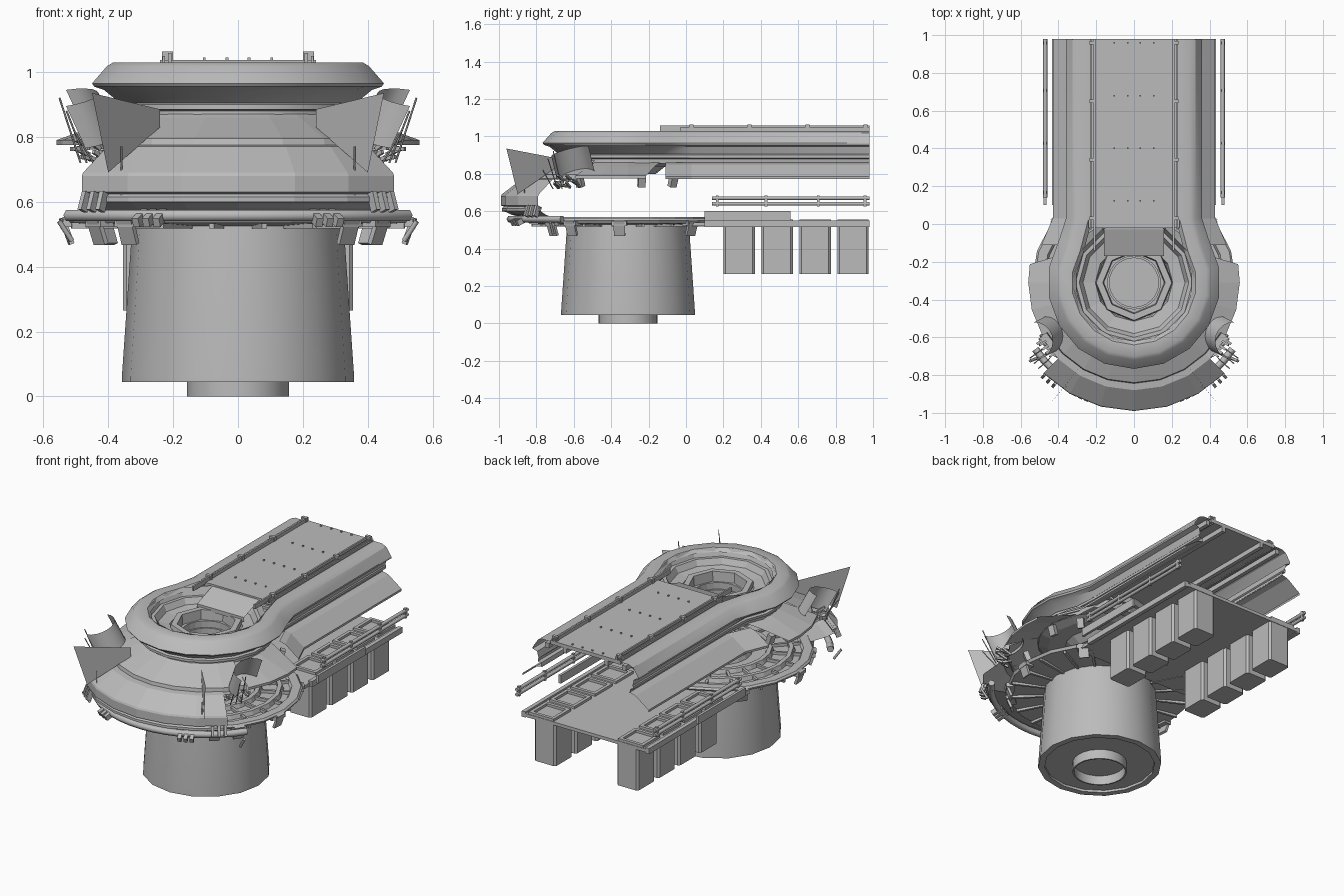
import bpy, bmesh, math, random
from mathutils import Matrix

if "Cube" in bpy.data.objects:
    bpy.data.objects.remove(bpy.data.objects["Cube"])

grey = bpy.data.materials.new("hull grey")
grey.use_nodes = True
COL = (0.5, 0.5, 0.5, 1)
grey.diffuse_color = COL
grey.node_tree.nodes["Principled BSDF"].inputs["Base Color"].default_value = COL
CY = -0.31  # centre of the round section
random.seed(4)


def finish(name, bm, smooth=False):
    bmesh.ops.recalc_face_normals(bm, faces=bm.faces)
    me = bpy.data.meshes.new(name)
    bm.to_mesh(me)
    bm.free()
    ob = bpy.data.objects.new(name, me)
    bpy.context.collection.objects.link(ob)
    me.materials.append(grey)
    if smooth:
        bpy.ops.object.select_all(action="DESELECT")
        bpy.context.view_layer.objects.active = ob
        ob.select_set(True)
        bpy.ops.object.shade_smooth_by_angle(angle=math.radians(32))
    return ob


def grid(name, rows, closed=False, smooth=False):
    """Skin a list of equally long point rows."""
    bm = bmesh.new()
    vs = [[bm.verts.new(p) for p in row] for row in rows]
    n = len(vs[0])
    for a, b in zip(vs, vs[1:]):
        for i in range(n if closed else n - 1):
            j = (i + 1) % n
            bm.faces.new((a[i], a[j], b[j], b[i]))
    return finish(name, bm, smooth)


def polar(r, deg, z):
    """Point around the round section, 0 degrees facing the front."""
    a = math.radians(deg)
    return (r * math.sin(a), CY - r * math.cos(a), z)


def lathe(name, profile, angles, closed=False, smooth=False):
    return grid(name, [[polar(r, a, z) for a in angles] for r, z in profile], closed, smooth)


def ring(n):
    return [360 * i / n for i in range(n)]


def box(name, lo, hi, mirror=False, chamfer=0):
    """Box between two corners; chamfer cuts its upright edges."""
    bm = bmesh.new()
    for s in ((1, -1) if mirror else (1,)):
        c = [(l + h) / 2 for l, h in zip(lo, hi)]
        size = [h - l for l, h in zip(lo, hi)]
        m = Matrix.Translation((c[0] * s, c[1], c[2])) @ Matrix.Diagonal((*size, 1))
        bmesh.ops.create_cube(bm, size=1, matrix=m)
    if chamfer:
        upright = [e for e in bm.edges if abs(e.verts[0].co.z - e.verts[1].co.z) > 0.01]
        bmesh.ops.bevel(bm, geom=upright, offset=chamfer, segments=1, affect="EDGES")
    return finish(name, bm)


def rim_box(name, r, deg, z, size, tilt=0):
    """Mirrored block sitting on the rim, turned to face outwards."""
    bm = bmesh.new()
    for s in (1, -1):
        m = (Matrix.Translation(polar(r, deg * s, z)) @ Matrix.Rotation(math.radians(deg * s), 4, "Z")
             @ Matrix.Rotation(math.radians(tilt), 4, "X") @ Matrix.Diagonal((*size, 1)))
        bmesh.ops.create_cube(bm, size=1, matrix=m)
    return finish(name, bm)


def tube(name, pts, radius):
    cu = bpy.data.curves.new(name, "CURVE")
    cu.dimensions = "3D"
    cu.bevel_depth = radius
    cu.bevel_resolution = 1
    cu.use_fill_caps = True
    sp = cu.splines.new("POLY")
    sp.points.add(len(pts) - 1)
    for p, q in zip(sp.points, pts):
        p.co = (*q, 1)
    ob = bpy.data.objects.new(name, cu)
    bpy.context.collection.objects.link(ob)
    cu.materials.append(grey)
    return ob


def keyhole(name, profile):
    """Sweep (ring radius, corridor half width, height) along both sides of the deck."""
    rows = []
    for r, w, z in profile:
        half = [(w, 0.98, z), (w, 0.03, z)] + [polar(r, a, z) for a in range(120, -1, -20)]
        rows.append(half + [(-x, y, h) for x, y, h in half[-2::-1]])
    return grid(name, rows, smooth=True)


# Lower drum with recessed base and hollow foot
lathe("lower_drum", [(0.325, 0.54), (0.358, 0.06), (0.358, 0.045), (0.32, 0.045), (0.32, 0.06), (0.0, 0.06)],
      ring(16), True, True)
lathe("drum_foot", [(0.157, 0.06), (0.157, 0), (0.148, 0), (0.148, 0.058)], ring(24), True, True)

# Round lower deck with raised rings and spokes
lathe("lower_disc", [(0, 0.52), (0.31, 0.525), (0.53, 0.535), (0.54, 0.55), (0.53, 0.56), (0.48, 0.56),
                     (0.47, 0.545), (0, 0.545)], ring(20), True)
for i, r in enumerate((0.16, 0.28, 0.40)):
    lathe(f"deck_ring_{i}", [(r, 0.544), (r, 0.57), (r + 0.025, 0.57), (r + 0.035, 0.544)], ring(20), True)
for i, a in enumerate(range(9, 180, 18)):
    rim_box(f"deck_spoke_{i}", 0.37, a, 0.552, (0.015, 0.2, 0.02))
    rim_box(f"under_spoke_{i}", 0.42, a, 0.525, (0.015, 0.2, 0.015))

# Rear lower deck, hanging tanks and side rails
box("rear_lower_deck", (-0.42, 0.0, 0.52), (0.42, 0.98, 0.54))
box("deck_edge", (0.41, 0.1, 0.515), (0.435, 0.98, 0.55), True)
box("side_locker", (0.462, 0.1, 0.55), (0.478, 0.56, 0.6), True)
for i in range(4):
    y = 0.2 + 0.203 * i
    box(f"tank_{i}", (0.208, y, 0.265), (0.355, y + 0.168, 0.521), True, 0.012)
    for side in (0.22, 0.37):
        box(f"frame_side_{i}", (side, y, 0.538), (side + 0.02, y + 0.168, 0.555), True)
    for end in (0, 0.148):
        box(f"frame_end_{i}", (0.24, y + end, 0.538), (0.37, y + end + 0.02, 0.555), True)
for s in (1, -1):
    for z in (0.64, 0.67):
        tube("side_rail", [(0.47 * s, 0.14, z), (0.47 * s, 0.98, z)], 0.011)
    for y in (0.16, 0.42, 0.7, 0.95):
        box("rail_post", (0.47 * s - 0.008, y, 0.625), (0.47 * s + 0.008, y + 0.015, 0.685))

# Upper keyhole deck: rim, undercut and neck
keyhole("upper_hull", [(0.31, 0.22, 1.01), (0.33, 0.24, 1.03), (0.39, 0.295, 1.03), (0.41, 0.325, 1.018),
                       (0.457, 0.36, 0.965), (0.45, 0.36, 0.955), (0.42, 0.33, 0.945), (0.37, 0.32, 0.905),
                       (0.385, 0.325, 0.9), (0.385, 0.325, 0.885), (0.36, 0.305, 0.88), (0.36, 0.3, 0.855)])

# Flared wings below the corridor and beside the ring
for s in (1, -1):
    path = ((0.06, -0.11), (0.0, 0.03), (0.0, 0.98))
    grid("corridor_wing", [[((x + f) * s, y, z) for x, z in ((0.3, 0.86), (0.34, 0.85), (0.43, 0.785), (0.43, 0.772))]
                           for f, y in path])
    grid("skirt_wing", [[polar(r, a * s, z) for a in (60, 75, 90, last)] for r, last, z in
                        ((0.36, 118, 0.86), (0.42, 110, 0.84), (0.56, 100, 0.79), (0.56, 100, 0.775))])

# Landing well in the round section
lathe("well", [(0.33, 1.03), (0.31, 0.985), (0.29, 0.985), (0.27, 0.95), (0.205, 0.94), (0.195, 0.9),
               (0.16, 0.9)], ring(12), True)
lathe("well_inner_ring", [(0.205, 0.935), (0.2, 0.96), (0.165, 0.96), (0.16, 0.9)], ring(8), True)
lathe("well_pit", [(0.17, 0.9), (0.14, 0.9), (0.14, 0.86), (0.13, 0.86), (0.13, 0.82), (0, 0.82)], ring(24), True)
lathe("well_underside", [(0.36, 0.86), (0.3, 0.84), (0.2, 0.84), (0.15, 0.8), (0, 0.8)], ring(16), True)

# Runway plate with a ramp into the well, raised rails and studs
box("runway", (-0.24, -0.02, 1.015), (0.24, 0.98, 1.037))
grid("runway_ramp", [[(-w, y, z), (w, y, z)] for w, y, z in ((0.2, 0.0, 1.03), (0.16, -0.03, 1.025), (0.16, -0.17, 0.975),
                                                             (0.16, -0.17, 0.95))])
box("runway_rail", (0.205, -0.14, 1.03), (0.215, 0.98, 1.058), True)
box("outer_rail", (0.225, -0.03, 1.03), (0.232, 0.98, 1.05), True)
for i in range(4):
    y = 0.02 + 0.31 * i
    box(f"rail_lug_{i}", (0.2, y, 1.03), (0.235, y + 0.02, 1.063), True)
    for x in (0.03, 0.1):
        box(f"stud_{i}", (x, y * 0.9 + 0.1, 1.034), (x + 0.008, y * 0.9 + 0.108, 1.045), True)

# Service beams under the corridor
for x in (0.13, 0.25):
    box("ceiling_beam", (x, -0.02, 0.985), (x + 0.025, 0.98, 1.016), True)

# Front apron joining the two decks
fan = range(-60, 61, 15)
lathe("apron_roof", [(0.36, 0.87), (0.38, 0.86), (0.53, 0.795), (0.535, 0.77), (0.57, 0.77)], fan)
arc = range(-45, 46, 15)
lathe("apron", [(0.53, 0.775), (0.57, 0.77), (0.675, 0.69), (0.68, 0.68), (0.68, 0.63), (0.65, 0.62), (0.66, 0.6),
                (0.62, 0.58), (0.5, 0.55)], arc)
lathe("apron_band", [(0.66, 0.625), (0.675, 0.615), (0.675, 0.6), (0.65, 0.595)], arc)
tube("bumper_tube", [polar(0.63, a, 0.558) for a in range(-56, 57, 7)], 0.02)

# Fins and tilted half-round scoops beside the apron
for s in (1, -1):
    bm = bmesh.new()
    pts = [(0.24, -0.7, 0.885), (0.24, -0.7, 0.83), (0.4, -0.9, 0.69), (0.45, -0.96, 0.935)]
    face = bm.faces.new([bm.verts.new((x * s, y, z)) for x, y, z in pts])
    bmesh.ops.solidify(bm, geom=[face], thickness=0.005)
    finish("fin", bm)
    rows = []
    for cx, cy, cz in ((0.47, -0.59, 0.79), (0.53, -0.62, 0.92)):
        row = []
        for t in range(11):
            dx, dy = -0.1 * math.sin(t * math.pi / 10), 0.1 * math.cos(t * math.pi / 10)
            row.append((s * (cx + dx), cy + dy, cz + 0.25 * dy - 0.15 * dx))
        rows.append(row)
    grid("scoop", rows, smooth=True)

# Clamps, hanging brackets and antennas round the rim
for a in (22, 25, 28):
    rim_box("rim_clamp", 0.64, a, 0.55, (0.022, 0.07, 0.03), 25)
for a in (38, 41, 44):
    rim_box("upper_clamp", 0.68, a, 0.6, (0.016, 0.03, 0.06), -20)
for a in (40, 55, 85, 130):
    rim_box("hanging_bracket", 0.53, a, 0.51, (0.06, 0.015, 0.085), 20)
    rim_box("bracket_foot", 0.52, a, 0.535, (0.08, 0.05, 0.025))
for a in (52, 100, 125):
    rim_box("under_lamp", 0.42, a, 0.76, (0.04, 0.03, 0.06), 20)
for i in range(12):
    rim_box(f"rim_fitting_{i}", 0.57 + random.uniform(-0.03, 0.01), 46 + i * 1.3, random.uniform(0.73, 0.79),
            (0.012, random.uniform(0.03, 0.07), 0.012), random.uniform(-40, 10))
for s in (1, -1):
    for a, z in ((48, 0.82), (51, 0.88), (54, 0.92)):
        tube("antenna", [polar(0.6, a * s, 0.72), polar(0.68, a * s, z)], 0.003)
    tube("apron_mast", [polar(0.66, 33 * s, 0.6), polar(0.66, 33 * s, 0.77)], 0.003)
    tube("side_spike", [polar(0.69, 53 * s, 0.54), polar(0.65, 52 * s, 0.48)], 0.008)
